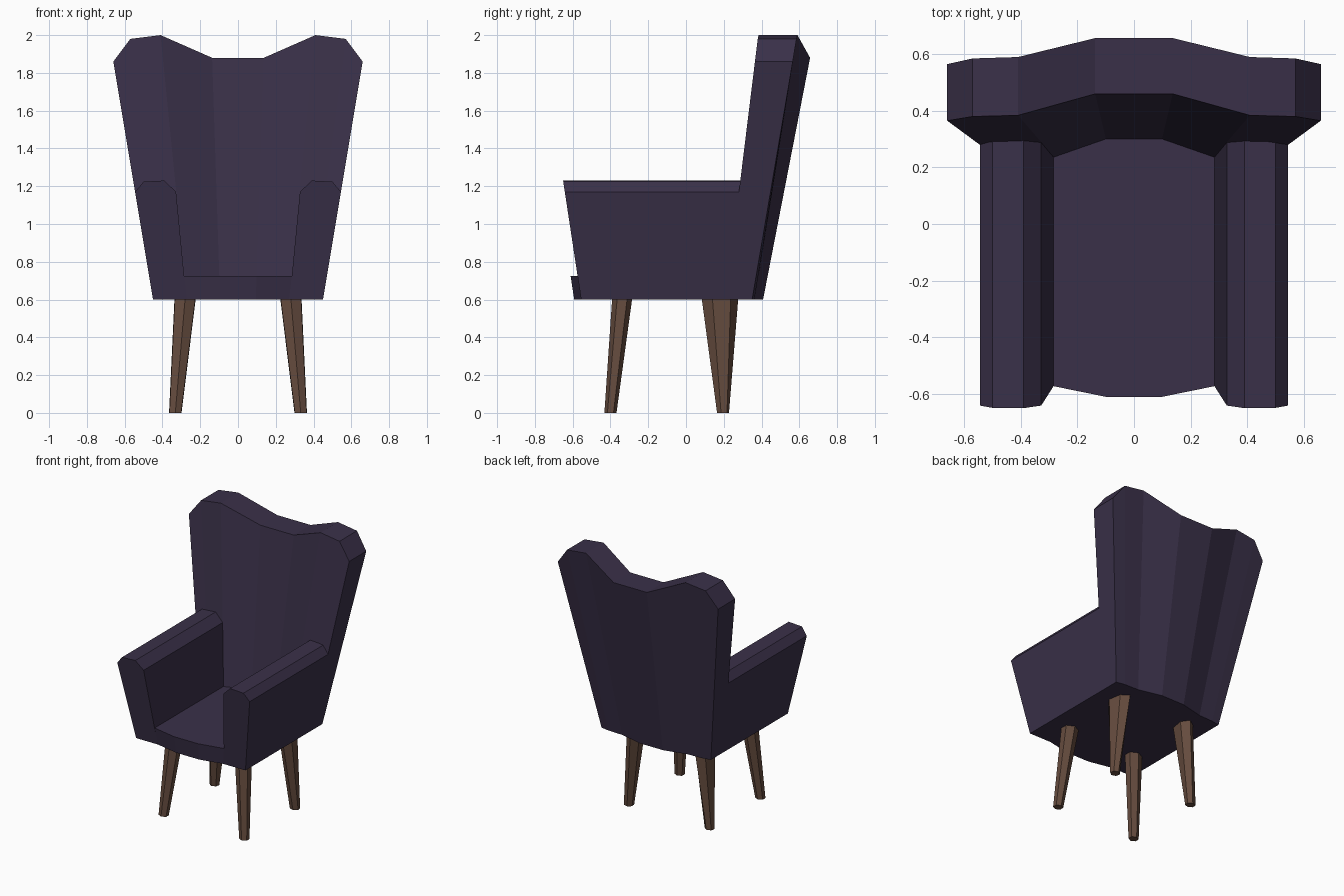
import bpy, bmesh, math

if "Cube" in bpy.data.objects:
    bpy.data.objects.remove(bpy.data.objects["Cube"])


def material(name, rgb):
    m = bpy.data.materials.new(name)
    m.diffuse_color = (*rgb, 1)
    m.use_nodes = True
    m.node_tree.nodes["Principled BSDF"].inputs["Base Color"].default_value = m.diffuse_color
    return m


FABRIC = material("dark purple fabric", (0.042, 0.030, 0.066))
WOOD = material("brown wood", (0.130, 0.071, 0.048))


def loft(name, rings, mat):
    """Skin a list of equal-length rings and cap both ends."""
    bm = bmesh.new()
    vs = [[bm.verts.new(p) for p in r] for r in rings]
    n = len(rings[0])
    for a, b in zip(vs, vs[1:]):
        for i in range(n):
            j = (i + 1) % n
            bm.faces.new((a[i], a[j], b[j], b[i]))
    bm.faces.new(vs[0])
    bm.faces.new(vs[-1])
    bmesh.ops.recalc_face_normals(bm, faces=bm.faces)
    me = bpy.data.meshes.new(name)
    bm.to_mesh(me)
    bm.free()
    me.materials.append(mat)
    ob = bpy.data.objects.new(name, me)
    bpy.context.collection.objects.link(ob)
    return ob


def mirrored(rings):
    """Columns given from the right edge inwards, completed to the left."""
    return rings + [[(-x, y, z) for x, y, z in r] for r in reversed(rings)]


# Winged backrest: (top x, top z, front y, rear y), (bottom x, front y, rear y)
columns = [
    ((0.66, 1.86, 0.365, 0.565), (0.45, 0.21, 0.35)),
    ((0.57, 1.98, 0.380, 0.585), (0.385, 0.218, 0.362)),
    ((0.41, 2.00, 0.384, 0.590), (0.27, 0.222, 0.366)),
    ((0.137, 1.88, 0.460, 0.657), (0.095, 0.283, 0.408)),
]
loft("backrest", mirrored([
    [(bx, bf, 0.6), (tx, tf, tz), (tx, tr, tz), (bx, br, 0.6)]
    for (tx, tz, tf, tr), (bx, bf, br) in columns]), FABRIC)

# Seat with a gently bowed front
loft("seat", mirrored([
    [(0.27, -0.555, 0.6), (0.285, -0.573, 0.726), (0.285, 0.3, 0.726), (0.27, 0.3, 0.6)],
    [(0.095, -0.592, 0.6), (0.098, -0.611, 0.726), (0.098, 0.32, 0.726), (0.095, 0.32, 0.6)],
]), FABRIC)

# Armrests: one cross-section run from the raked front into the backrest
arm = [(0.45, 0.6), (0.545, 1.17), (0.5, 1.224), (0.39, 1.23),
       (0.328, 1.17), (0.285, 0.726), (0.27, 0.6)]
for side, s in (("right", 1), ("left", -1)):
    loft(side + "_armrest", [
        [(s * x, -0.555 - 0.152 * (z - 0.6), z) for x, z in arm],
        [(s * x, 0.225 + 0.123 * (z - 0.6), z) for x, z in arm]], FABRIC)


def oval(s, cx, cy, rx, ry, tilt, z, n=6):
    pts = []
    for i in range(n):
        a = 2 * math.pi * (i + 0.5) / n
        u, v = rx * math.cos(a) * 1.08, ry * math.sin(a)
        pts.append((s * (cx + u * math.cos(tilt) - v * math.sin(tilt)),
                    cy + u * math.sin(tilt) + v * math.cos(tilt), z))
    return pts


# Tapered splayed legs, the rear pair deeper at the top
for side, s in (("right", 1), ("left", -1)):
    loft("front_leg_" + side, [
        oval(s, 0.332, -0.40, 0.033, 0.032, 0, 0),
        oval(s, 0.28, -0.338, 0.058, 0.053, 0, 0.605)], WOOD)
    loft("rear_leg_" + side, [
        oval(s, 0.332, 0.196, 0.033, 0.032, 0.17, 0),
        oval(s, 0.28, 0.18, 0.052, 0.098, 0.17, 0.605)], WOOD)
